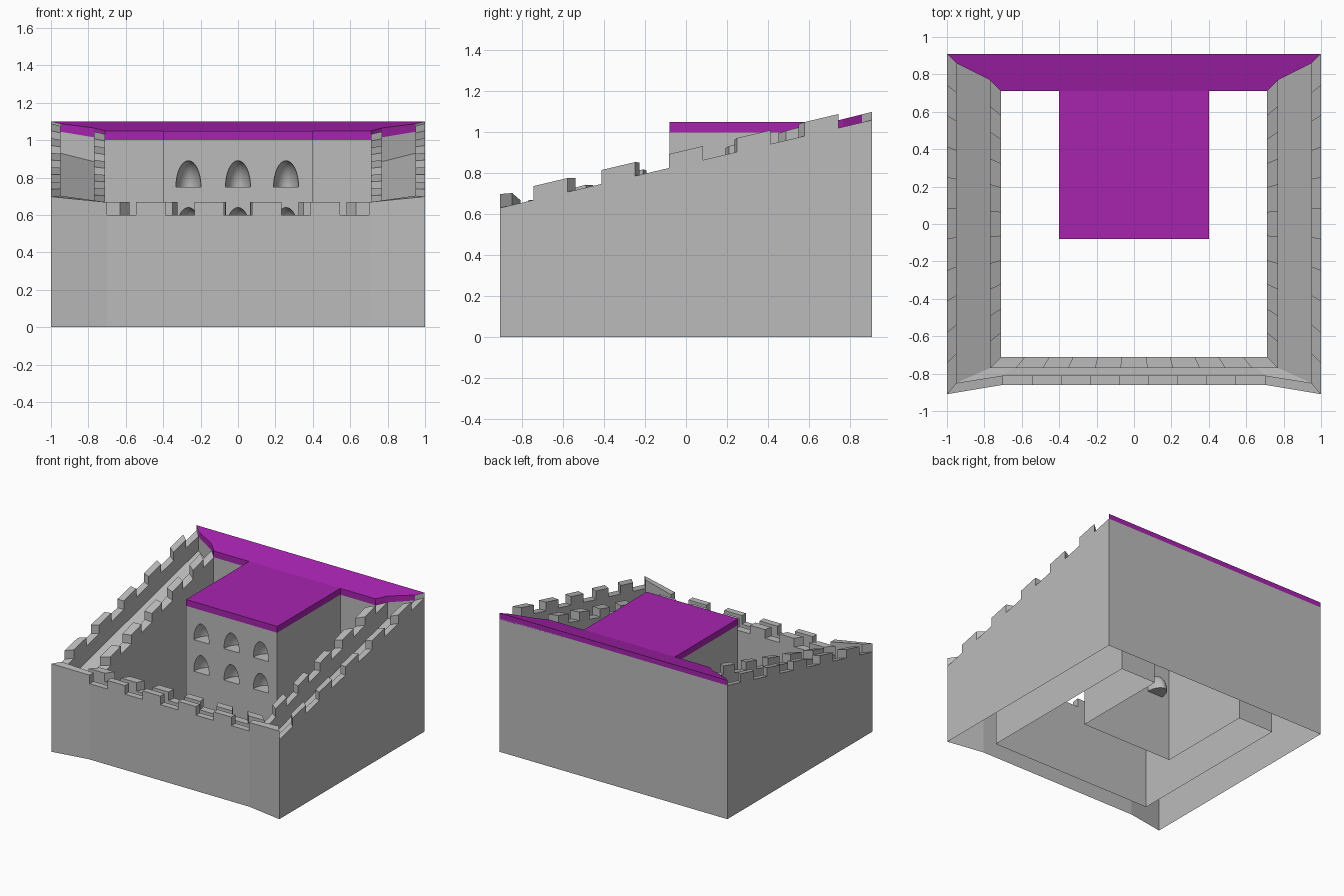
import bpy, bmesh, math
from mathutils import Vector

if "Cube" in bpy.data.objects:
    bpy.data.objects.remove(bpy.data.objects["Cube"])


def material(name, rgb):
    m = bpy.data.materials.new(name)
    m.diffuse_color = (*rgb, 1)
    m.use_nodes = True
    m.node_tree.nodes["Principled BSDF"].inputs["Base Color"].default_value = m.diffuse_color
    return m


GREY = material("stone grey", (0.5, 0.5, 0.5))
PURPLE = material("roof purple", (0.39, 0.017, 0.43))


def finish(name, bm, mats, recalc=False):
    if recalc:
        bmesh.ops.recalc_face_normals(bm, faces=bm.faces)
    me = bpy.data.meshes.new(name)
    bm.to_mesh(me)
    bm.free()
    for m in mats:
        me.materials.append(m)
    ob = bpy.data.objects.new(name, me)
    bpy.context.collection.objects.link(ob)
    return ob


def face(bm, pts):
    return bm.faces.new([bm.verts.new(p) for p in pts])


def prism(bm, top, depth):
    """Closed slab hanging below a top outline."""
    low = [Vector(p) - Vector((0, 0, depth)) for p in top]
    top = [Vector(p) for p in top]
    face(bm, top)
    face(bm, low[::-1])
    n = len(top)
    for i in range(n):
        j = (i + 1) % n
        face(bm, (low[i], low[j], top[j], top[i]))
    bmesh.ops.remove_doubles(bm, verts=bm.verts, dist=1e-5)


def ring(bx, by, bend_x, bend_y, front_y, back_z, front_z, bend_z):
    """Six points around the castle, counter-clockwise from back right."""
    return [Vector(p) for p in (
        (bx, by, back_z), (-bx, by, back_z), (-bx, front_y, front_z),
        (-bend_x, bend_y, bend_z), (bend_x, bend_y, bend_z), (bx, front_y, front_z))]


# Cross-section of the hollow curtain wall, from outside foot to inside foot
outer = ring(1, .91, .7, -.86, -.91, 1.06, .63, .60)
outer_in = ring(.95, .86, .7, -.81, -.85, 1.045, .635, .60)
walk_out = ring(.95, .86, .7, -.81, -.85, .93, .51, .48)
walk_in = ring(.77, .77, .66, -.77, -.77, .885, .48, .48)
inner_out = ring(.77, .77, .66, -.77, -.77, 1.015, .60, .60)
inner = ring(.71, .71, .6, -.71, -.71, 1.0, .60, .60)
foot = [Vector((p.x, p.y, 0)) for p in outer]
inner_foot = [Vector((p.x, p.y, 0)) for p in inner]
chain = [foot, outer, outer_in, walk_out, walk_in, inner_out, inner, inner_foot]

bm = bmesh.new()
for a, b in zip(chain, chain[1:]):
    for i in range(6):
        if i == 0 and a is not foot:      # back side is closed by the roof
            continue
        j = (i + 1) % 6
        face(bm, (a[i], a[j], b[j], b[i]))
# Ends of the side walkways below the roof, and back courtyard wall beside the keep
for s in (0, 1):
    q = [walk_out[s], walk_in[s], inner_out[s], outer_in[s]]
    face(bm, q if s == 0 else q[::-1])
    e = (.4, .71) if s == 0 else (-.71, -.4)
    face(bm, [(e[0], .71, 0), (e[1], .71, 0), (e[1], .71, 1), (e[0], .71, 1)])
bmesh.ops.remove_doubles(bm, verts=bm.verts, dist=1e-5)
finish("curtain_wall", bm, [GREY])


# Battlements
def merlons(bm, a0, a1, b0, b1, n, ks, h=.068):
    up = Vector((0, 0, h))
    for k in ks:
        t, u = k / n, (k + 1) / n
        quad = [a0.lerp(a1, t), a0.lerp(a1, u), b0.lerp(b1, u), b0.lerp(b1, t)]
        prism(bm, [p + up for p in quad], h)


bm = bmesh.new()
for i, j in ((1, 2), (5, 0)):
    merlons(bm, outer[i], outer[j], outer_in[i], outer_in[j], 11, range(1, 11, 2))
for i in (2, 4):
    merlons(bm, outer[i], outer[i + 1], outer_in[i], outer_in[i + 1], 1, [0])
merlons(bm, outer[3], outer[4], outer_in[3], outer_in[4], 9, range(1, 9, 2))
finish("outer_battlements", bm, [GREY], True)

bm = bmesh.new()
for i, j in ((1, 2), (5, 0)):
    merlons(bm, inner_out[i], inner_out[j], inner[i], inner[j], 11, range(1, 11, 2))
merlons(bm, inner_out[2], inner_out[5], inner[2], inner[5], 11, range(0, 11, 2))
finish("inner_battlements", bm, [GREY], True)

# Keep walls, with arched openings in the front
KY, W, H, D, N = -.08, .067, .14, .11, 16
CENTRES = (-.265, 0, .257)
bm = bmesh.new()
for x, y0, y1 in ((.4, KY, .71), (-.4, .71, KY)):
    face(bm, [(x, y0, 0), (x, y1, 0), (x, y1, 1), (x, y0, 1)])


def panel(x0, x1, z0, z1, zl=None):
    face(bm, [(x0, KY, z0), (x1, KY, z0 if zl is None else zl), (x1, KY, z1), (x0, KY, z1)])


ROWS = ((0, .50, .70), (.70, .75, 1.0))
for low, sill, high in ROWS:
    edges = [-.4] + [c + s * W for c in CENTRES for s in (-1, 1)] + [.4]
    for x0, x1 in zip(edges[::2], edges[1::2]):
        panel(x0, x1, low, high)
    for c in CENTRES:
        panel(c - W, c + W, low, sill)
        arc = [(c - W * math.cos(math.pi * k / N), sill + H * math.sin(math.pi * k / N))
               for k in range(N + 1)]
        for (x0, z0), (x1, z1) in zip(arc, arc[1:]):
            panel(x0, x1, z0, high, z1)
bmesh.ops.remove_doubles(bm, verts=bm.verts, dist=1e-5)
finish("keep_walls", bm, [GREY])

# Rounded window niches with flat sills
bm = bmesh.new()
M = 8
for _, sill, _ in ROWS:
    for c in CENTRES:
        def pt(i, j):
            th, ph = math.pi * i / N, math.pi / 2 * j / M
            return (c + W * math.cos(th) * math.cos(ph), KY + D * math.sin(ph),
                    sill + H * math.sin(th) * math.cos(ph))
        for i in range(N):
            for j in range(M):
                q = [pt(i, j), pt(i + 1, j), pt(i + 1, j + 1), pt(i, j + 1)]
                f = face(bm, q[:3] if j == M - 1 else q)
                f.smooth = True
        face(bm, [pt(0, j) for j in range(M + 1)] + [pt(N, j) for j in range(M - 1, -1, -1)])
bmesh.ops.remove_doubles(bm, verts=bm.verts, dist=1e-5)
niches = finish("window_niches", bm, [GREY])
bpy.context.view_layer.objects.active = niches
niches.select_set(True)
bpy.ops.object.shade_smooth_by_angle(angle=math.radians(35))

# Sloping roof over the back wall; its mitred corner ends are stone
bm = bmesh.new()
half = [(1, .91), (.95, .86), (.77, .77), (.71, .71)]
outline = [(-x, y) for x, y in half] + half[::-1]
prism(bm, [(x, y, 1.05 + .25 * (y - .71)) for x, y in outline], .05)
for f in bm.faces:
    if abs(f.calc_center_median().x) > .955:
        f.material_index = 1
finish("back_roof", bm, [PURPLE, GREY], True)

# Flat roof of the keep
bm = bmesh.new()
prism(bm, [(-.4, KY, 1.05), (.4, KY, 1.05), (.4, .71, 1.05), (-.4, .71, 1.05)], .05)
finish("keep_roof", bm, [PURPLE], True)
